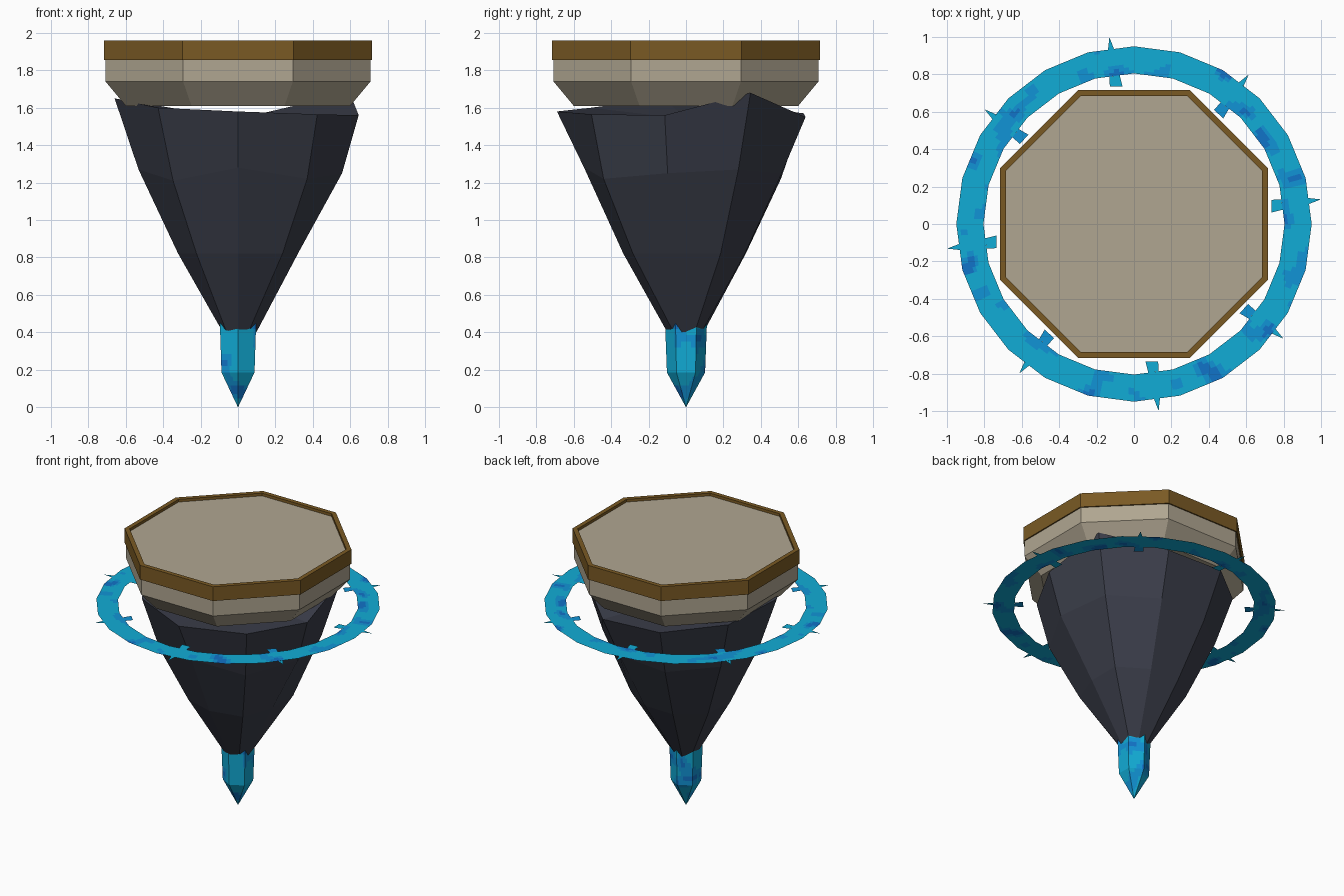
import bpy, bmesh, math
from mathutils import Vector, noise

if "Cube" in bpy.data.objects:
    bpy.data.objects.remove(bpy.data.objects["Cube"])


def material(name, r, g, b):
    lin = [(c / 255 / 12.92) if c < 10 else ((c / 255 + 0.055) / 1.055) ** 2.4 for c in (r, g, b)]
    m = bpy.data.materials.new(name)
    m.diffuse_color = (*lin, 1)
    m.use_nodes = True
    m.node_tree.nodes["Principled BSDF"].inputs["Base Color"].default_value = m.diffuse_color
    return m


TAN = material("tan stone", 176, 166, 145)
GOLD = material("dark gold", 122, 90, 36)
ROCK = material("slate rock", 59, 62, 74)
CYAN = material("cyan crystal", 17, 172, 214)
BLUE = material("mid blue crystal", 17, 148, 214)
DEEP = material("deep blue crystal", 17, 115, 200)


def polar(r, a, z):
    return Vector((r * math.cos(a), r * math.sin(a), z))


def finish(name, bm, mats, fix_normals=True):
    if fix_normals:
        bmesh.ops.recalc_face_normals(bm, faces=bm.faces)
    me = bpy.data.meshes.new(name)
    bm.to_mesh(me)
    bm.free()
    for m in mats:
        me.materials.append(m)
    ob = bpy.data.objects.new(name, me)
    bpy.context.collection.objects.link(ob)
    return ob


def loft(bm, rings, closed=False, bottom=True, top=True):
    """Skin a stack of point rings; closed joins the last ring to the first."""
    loops = [[bm.verts.new(p) for p in ring] for ring in rings]
    n = len(loops[0])
    pairs = list(zip(loops, loops[1:])) + ([(loops[-1], loops[0])] if closed else [])
    for a, b in pairs:
        for i in range(n):
            j = (i + 1) % n
            bm.faces.new((a[i], a[j], b[j], b[i]))
    if not closed and bottom:
        bm.faces.new(loops[0])
    if not closed and top:
        bm.faces.new(loops[-1])
    return loops


def paint_patches(bm, mid, deep):
    """Mottle the crystal with blue patches."""
    for f in bm.faces:
        p = f.calc_center_median() * 9 + Vector((3.3, 1.7, 0.4))
        v = noise.noise(p)
        f.material_index = 2 if v > deep else 1 if v > mid else 0


def octagon(apothem, z):
    r = apothem / math.cos(math.pi / 8)
    return [polar(r, math.pi / 8 + k * math.pi / 4, z) for k in range(8)]


# Stone slab with chamfered underside
bm = bmesh.new()
loft(bm, [octagon(0.60, 1.61), octagon(0.708, 1.74), octagon(0.708, 1.86), octagon(0.69, 1.94)])
finish("platform_slab", bm, [TAN])

# Gold rim around the slab
bm = bmesh.new()
loft(bm, [octagon(0.717, 1.855), octagon(0.717, 1.96), octagon(0.685, 1.96), octagon(0.685, 1.855)], closed=True)
finish("platform_rim", bm, [GOLD])

# Nine-sided tapering rock with an uneven top edge and a sunken top
angles = [math.radians(-90 + 40 * k) for k in range(9)]
top_r = [0.69, 0.66, 0.655, 0.69, 0.68, 0.67, 0.67, 0.67, 0.665]
top_z = [1.58, 1.565, 1.56, 1.68, 1.55, 1.57, 1.61, 1.65, 1.60]
mid_r = [0.545, 0.575, 0.565, 0.56, 0.545, 0.54, 0.55, 0.54, 0.54]
mid_z = [1.28, 1.22, 1.25, 1.27, 1.25, 1.22, 1.25, 1.27, 1.21]
low_r = [0.335, 0.37, 0.325, 0.37, 0.335, 0.34, 0.35, 0.325, 0.345]
end_z = [0.40, 0.42, 0.40, 0.41, 0.42, 0.40, 0.42, 0.43, 0.41]
bm = bmesh.new()
loops = loft(bm, [
    [polar(0.10, a, z) for a, z in zip(angles, end_z)],
    [polar(r, a, 0.82) for a, r in zip(angles, low_r)],
    [polar(r, a, z) for a, r, z in zip(angles, mid_r, mid_z)],
    [polar(r, a, z) for a, r, z in zip(angles, top_r, top_z)]], top=False)
hub = bm.verts.new((0, 0, 1.54))
rim = loops[-1]
for i in range(9):
    bm.faces.new((rim[i], rim[(i + 1) % 9], hub))
finish("rock_cone", bm, [ROCK])

# Hexagonal crystal at the tip
hexagon = [math.radians(30 + 60 * k) for k in range(6)]
bm = bmesh.new()
loft(bm, [[polar(r, a, z) for a in hexagon] for r, z in ((0.001, 0.0), (0.102, 0.185), (0.112, 0.45))])
bmesh.ops.subdivide_edges(bm, edges=bm.edges[:], cuts=7, use_grid_fill=True)
paint_patches(bm, 0.15, 0.4)
finish("tip_crystal", bm, [CYAN, BLUE, DEEP])

# Flat floating ring
RING_Z = 1.48
steps = [2 * math.pi * k / 24 for k in range(24)]
bm = bmesh.new()
loft(bm, [[polar(r, a, RING_Z) for a in steps] for r in (0.95, 0.805)], bottom=False, top=False)
bmesh.ops.subdivide_edges(bm, edges=bm.edges[:], cuts=7, use_grid_fill=True)
paint_patches(bm, 0.2, 0.45)
for f in bm.faces:
    f.normal_update()
    if f.normal.z < 0:
        f.normal_flip()
finish("floating_ring", bm, [CYAN, BLUE, DEEP], False)

# Eight inner tabs and outer spikes on the ring
bm = bmesh.new()
for k in range(8):
    a = math.radians(7.5 + 45 * k)
    out, side = polar(1, a, 0), polar(1, a + math.pi / 2, 0)
    base = Vector((0, 0, RING_Z))
    tab = [(0.738, -0.035), (0.798, -0.028), (0.798, 0.028), (0.745, 0.032)]
    spike = [(0.942, -0.016), (1.008, 0.0), (0.942, 0.016)]
    for shape, index in ((tab, k % 2), (spike, 0)):
        f = bm.faces.new([bm.verts.new(base + out * r + side * s) for r, s in shape])
        f.material_index = index
finish("ring_tabs_and_spikes", bm, [CYAN, BLUE], False)
